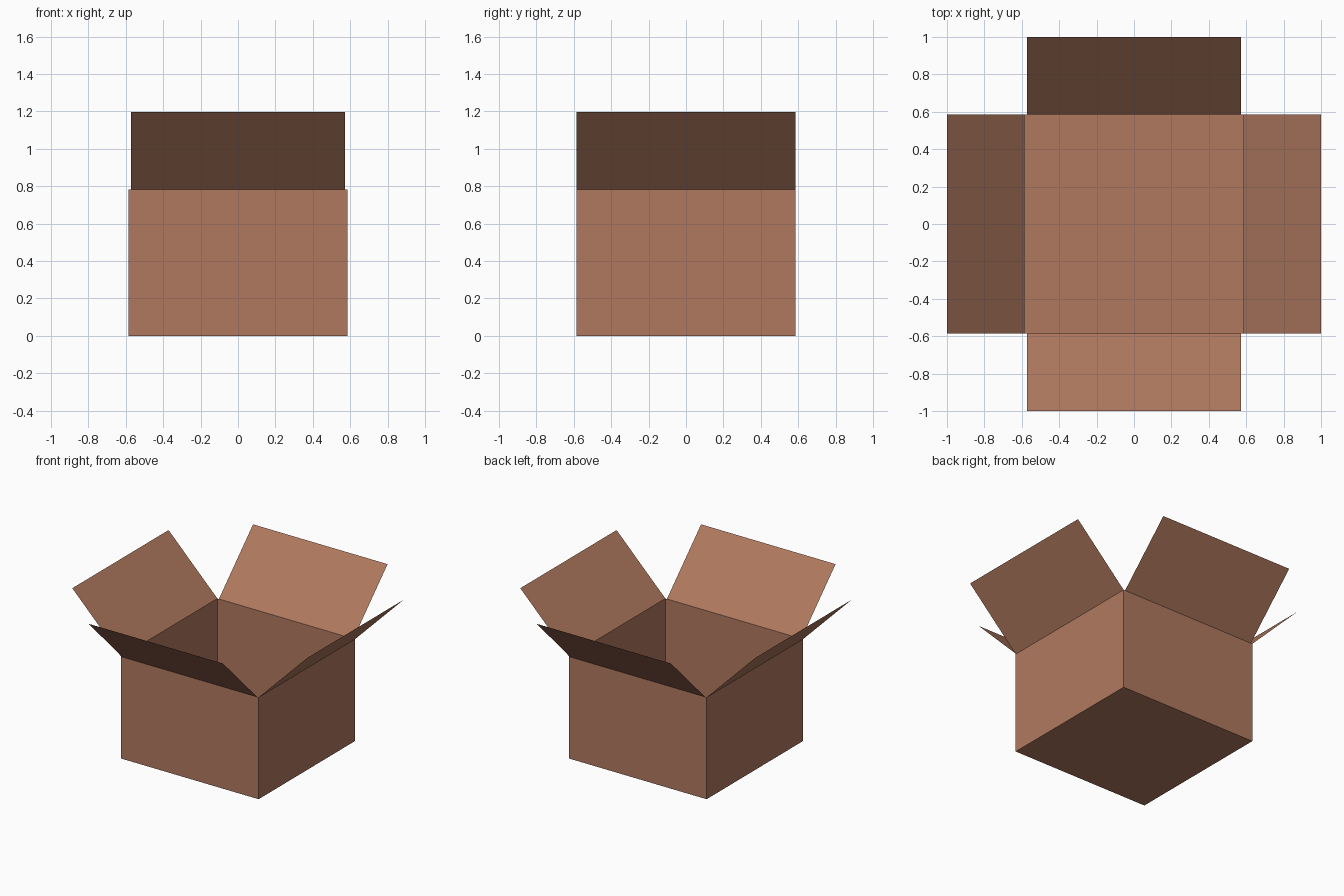
import bpy
import math
from mathutils import Matrix

if "Cube" in bpy.data.objects:
    bpy.data.objects.remove(bpy.data.objects["Cube"])

W, H = 0.585, 0.783      # half width and height of the box body
TIP, TOP = 1.0, 1.198    # outer edge of the open flaps

cardboard = bpy.data.materials.new("cardboard brown")
cardboard.diffuse_color = (0.434, 0.191, 0.114, 1)
cardboard.use_nodes = True
cardboard.node_tree.nodes["Principled BSDF"].inputs["Base Color"].default_value = cardboard.diffuse_color


def sheet(name, corners, turn=0):
    """One flat cardboard panel, turned about z by quarter turns."""
    rot = Matrix.Rotation(turn * math.pi / 2, 4, 'Z')
    mesh = bpy.data.meshes.new(name)
    mesh.from_pydata(corners, [], [(0, 1, 2, 3)])
    mesh.transform(rot)
    mesh.materials.append(cardboard)
    obj = bpy.data.objects.new(name, mesh)
    bpy.context.collection.objects.link(obj)


# Bottom panel, facing down
sheet("bottom", [(-W, -W, 0), (-W, W, 0), (W, W, 0), (W, -W, 0)])

# Four walls, each with an open flap; front and back flaps are slightly narrower
for turn, side in enumerate(("front", "right", "back", "left")):
    sheet(side + "_wall", [(-W, -W, 0), (W, -W, 0), (W, -W, H), (-W, -W, H)], turn)
    f = 0.572 if turn % 2 == 0 else W
    sheet(side + "_flap", [(-f, -W, H), (f, -W, H), (f, -TIP, TOP), (-f, -TIP, TOP)][::-1], turn)
